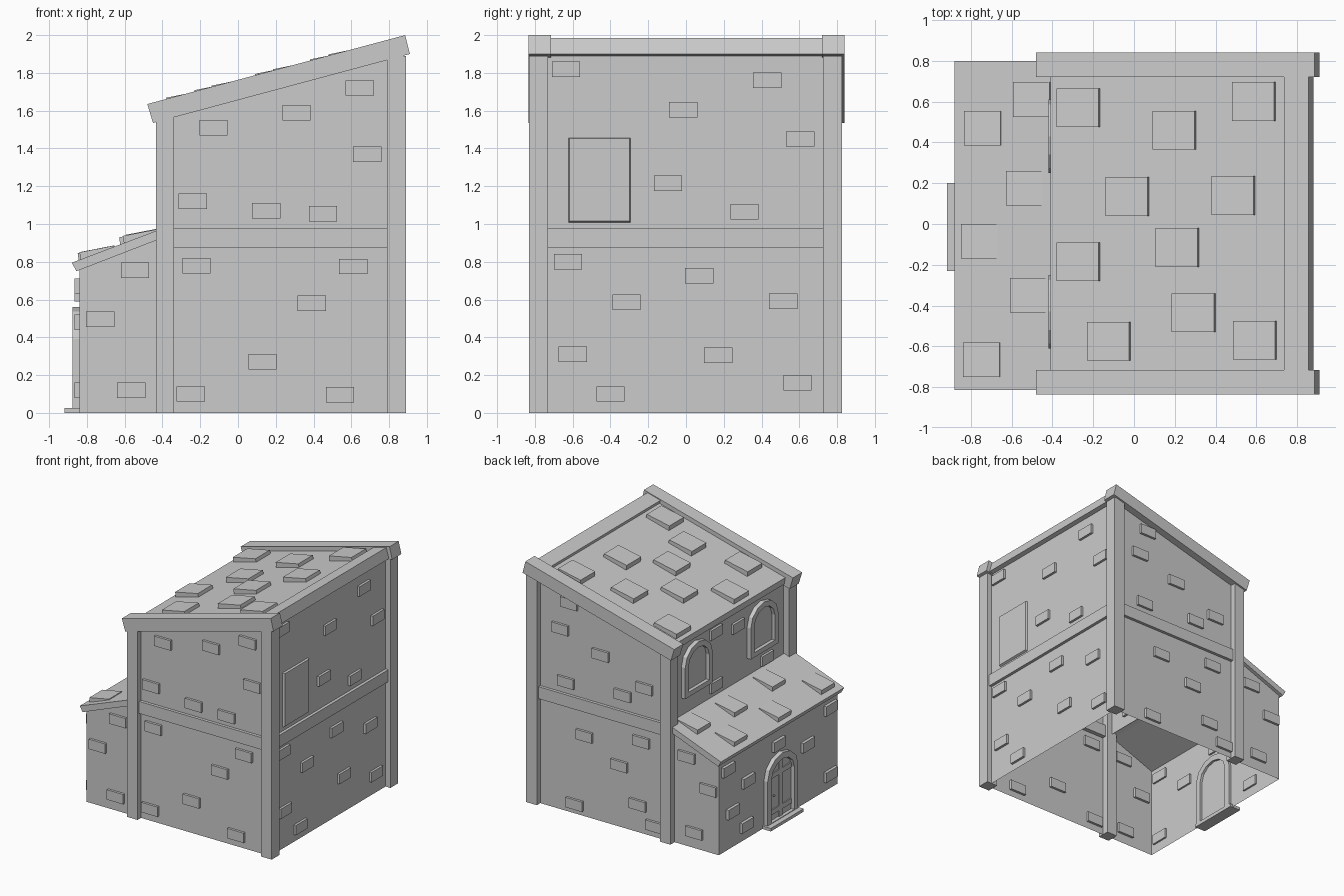
import bpy, bmesh, math
from mathutils import Matrix, Vector

if "Cube" in bpy.data.objects:
    bpy.data.objects.remove(bpy.data.objects["Cube"])

grey = bpy.data.materials.new("plain_grey")
grey.use_nodes = True
GREY = (0.6, 0.6, 0.6, 1)
grey.diffuse_color = GREY
grey.node_tree.nodes["Principled BSDF"].inputs["Base Color"].default_value = GREY


def finish(name, bm):
    bmesh.ops.recalc_face_normals(bm, faces=bm.faces)
    mesh = bpy.data.meshes.new(name)
    bm.to_mesh(mesh)
    bm.free()
    mesh.materials.append(grey)
    obj = bpy.data.objects.new(name, mesh)
    bpy.context.scene.collection.objects.link(obj)
    return obj


def add_box(bm, lo, hi):
    lo, hi = Vector(lo), Vector(hi)
    mat = Matrix.Translation((lo + hi) / 2) @ Matrix.Diagonal((*(hi - lo), 1))
    return bmesh.ops.create_cube(bm, size=1, matrix=mat)["verts"]


def box(name, lo, hi):
    bm = bmesh.new()
    add_box(bm, lo, hi)
    return finish(name, bm)


def prism(name, profile, y0, y1, open_edges=()):
    """Extrude an x-z profile along y; open_edges lists sides left out."""
    bm = bmesh.new()
    a = [bm.verts.new((x, y0, z)) for x, z in profile]
    b = [bm.verts.new((x, y1, z)) for x, z in profile]
    bm.faces.new(a)
    bm.faces.new(b)
    n = len(profile)
    for i in range(n):
        if i not in open_edges:
            j = (i + 1) % n
            bm.faces.new((a[i], a[j], b[j], b[i]))
    return finish(name, bm)


# Roof lines
SLOPE = 0.267
def main_top(x):
    return 1.6 + SLOPE * (x + 0.48)

def annex_top(x):
    return 0.795 + 0.378 * (x + 0.88)


# Hollow wall shells, open underneath and between the two rooms
prism("main_walls", [(-.385, 0), (.845, 0), (.845, 1.9), (-.385, 1.57), (-.385, .9)],
      -.785, .78, open_edges=(0, 4))
prism("annex_walls", [(-.84, 0), (-.385, 0), (-.385, .93), (-.84, .77)],
      -.785, .77, open_edges=(0, 1))

# Roofs
prism("main_roof", [(-.41, main_top(-.41)), (.8, main_top(.8)),
                    (.8, main_top(.8) - .06), (-.4, main_top(-.4) - .06)], -.78, .78)
prism("annex_roof", [(-.88, .795), (-.39, annex_top(-.39)),
                     (-.39, annex_top(-.39) - .05), (-.855, .75)], -.815, .8)
rake = [(-.48, 1.635), (.885, 2), (.91, 1.9), (-.45, 1.535)]
prism("front_roof_beam", rake, -.835, -.715)
prism("back_roof_beam", rake, .72, .84)
prism("ridge_beam", [(.735, 1.953), (.855, 1.985), (.88, 1.9), (.76, 1.868)], -.73, .73)

# Corner posts and floor belts
for side, y0 in (("front", -.83), ("back", .725)):
    box(side + "_low_post", (-.435, y0, 0), (-.34, y0 + .1, 1.58))
    box(side + "_high_post", (.79, y0, 0), (.89, y0 + .1, 1.89))
    box(side + "_belt", (-.35, y0 + .02, .875), (.8, y0 + .08, .975))
box("side_belt", (.81, -.74, .875), (.87, .73, .975))


def tiles(name, spots, size, top, angle, thick):
    """Roof tiles: tapered slabs lying a little flatter than the roof."""
    bm = bmesh.new()
    for x, y in spots:
        verts = add_box(bm, (-size[0] / 2, -size[1] / 2, -.03), (size[0] / 2, size[1] / 2, thick))
        for v in verts:
            if v.co.z > 0:
                v.co.x *= .96
        mat = Matrix.Translation((x, y, top(x))) @ Matrix.Rotation(-math.radians(angle), 4, 'Y')
        bmesh.ops.transform(bm, matrix=mat, verts=verts)
    finish(name, bm)


tiles("main_roof_tiles", [(-.27, .57), (.2, .46), (.59, .6), (-.03, .135), (.49, .14),
      (-.27, -.185), (.215, -.115), (-.12, -.575), (.295, -.435), (.595, -.57)],
      (.22, .19), main_top, 11.5, .034)
tiles("annex_roof_tiles", [(-.74, .47), (-.5, .61), (-.535, .175), (-.755, -.085),
      (-.515, -.35), (-.745, -.665)], (.19, .17), annex_top, 11, .022)


def bricks(name, axis, plane, spots):
    """Raised bricks on a wall; axis is the wall's normal axis (0 = x, 1 = y)."""
    bm = bmesh.new()
    half = [.075, .075, .041]
    half[axis] = .02
    for u, z in spots:
        c = Vector((plane, u, z) if axis == 0 else (u, plane, z))
        add_box(bm, c - Vector(half), c + Vector(half))
    finish(name, bm)


bricks("front_bricks", 1, -.785, [(-.13, 1.51), (.31, 1.59), (.645, 1.72), (.685, 1.37),
       (-.24, 1.12), (.15, 1.07), (.45, 1.055), (-.22, .78), (.61, .775), (.39, .58),
       (.13, .27), (-.25, .1), (.54, .095), (-.545, .755), (-.73, .495), (-.565, .12)])
bricks("side_bricks", 0, .845, [(-.635, 1.82), (.43, 1.76), (-.015, 1.605), (.605, 1.45),
       (-.095, 1.215), (.31, 1.065), (-.625, .8), (.07, .725), (-.315, .585), (.515, .59),
       (-.6, .31), (.17, .305), (-.4, .1), (.59, .16)])
bricks("back_bricks", 1, .78, [(.6, 1.5), (.23, 1.38), (.52, 1.73), (.55, 1.07), (.03, 1.1),
       (-.17, 1.21), (.38, .67), (-.14, .76), (.06, .51), (.47, .08), (-.11, .23), (-.26, .09)])
bricks("annex_back_bricks", 1, .77, [(-.55, .74), (-.75, .52), (-.62, .13)])
bricks("annex_bricks", 0, -.845, [(.66, .67), (.6, .3), (.42, .12), (.4, .48), (0, .63),
       (-.38, .48), (-.68, .67), (-.68, .12)])
bricks("upper_bricks", 0, -.385, [(.17, 1.5), (-.12, 1.44), (.17, 1.06), (-.5, 1.03)])


def arch(y, z0, z1, w):
    """Outline of an arched opening as (y, z) points."""
    r = w / 2
    zs = z1 - r * .85
    curve = [(y + r * math.cos(math.pi * i / 6), zs + r * .85 * math.sin(math.pi * i / 6))
             for i in range(7)]
    return [(y + r, z0)] + curve + [(y - r, z0)]


def arch_frame(name, x, depth, y, z0, z1, w, rim, foot):
    """Arched surround with a flat pane set back inside it."""
    outer, inner = arch(y, z0, z1, w), arch(y, z0 + foot, z1 - rim, w - 2 * rim)
    bm = bmesh.new()
    a = [bm.verts.new((x - depth, *p)) for p in outer]
    b = [bm.verts.new((x - depth, *p)) for p in inner]
    n = len(outer)
    ring = [bm.faces.new((a[i], a[(i + 1) % n], b[(i + 1) % n], b[i])) for i in range(n)]
    ext = bmesh.ops.extrude_face_region(bm, geom=ring)["geom"]
    bmesh.ops.translate(bm, vec=(depth + .02, 0, 0),
                        verts=[g for g in ext if isinstance(g, bmesh.types.BMVert)])
    finish(name + "_frame", bm)
    bm = bmesh.new()
    bm.faces.new([bm.verts.new((x - .006, *p)) for p in inner])
    pane = finish(name + "_pane", bm)
    pane.data.flip_normals() if pane.data.polygons[0].normal.x > 0 else None


# Arched windows, door with planks, knob and step
for label, y in (("back", .43), ("front", -.43)):
    arch_frame(label + "_window", -.385, .035, y, 1.12, 1.53, .36, .045, .04)
arch_frame("door", -.84, .035, -.02, .02, .56, .4, .05, .01)
box("door_centre_rail", (-.855, -.04, .03), (-.84, 0, .5))
for z in (.08, .38):
    box("door_cross_rail", (-.855, -.16, z), (-.84, .12, z + .04))
bm = bmesh.new()
bmesh.ops.create_icosphere(bm, subdivisions=1, radius=.01,
                           matrix=Matrix.Translation((-.868, .085, .24)))
finish("door_knob", bm)
box("door_step", (-.918, -.23, 0), (-.82, .2, .025))

# Tapered shutter panel on the tall side
bm = bmesh.new()
for v in add_box(bm, (.83, -.625, 1.0), (.862, -.29, 1.46)):
    if v.co.x > .85:
        v.co.y += .008 if v.co.y < -.45 else -.008
        v.co.z += .015 if v.co.z < 1.2 else -.008
finish("side_panel", bm)
